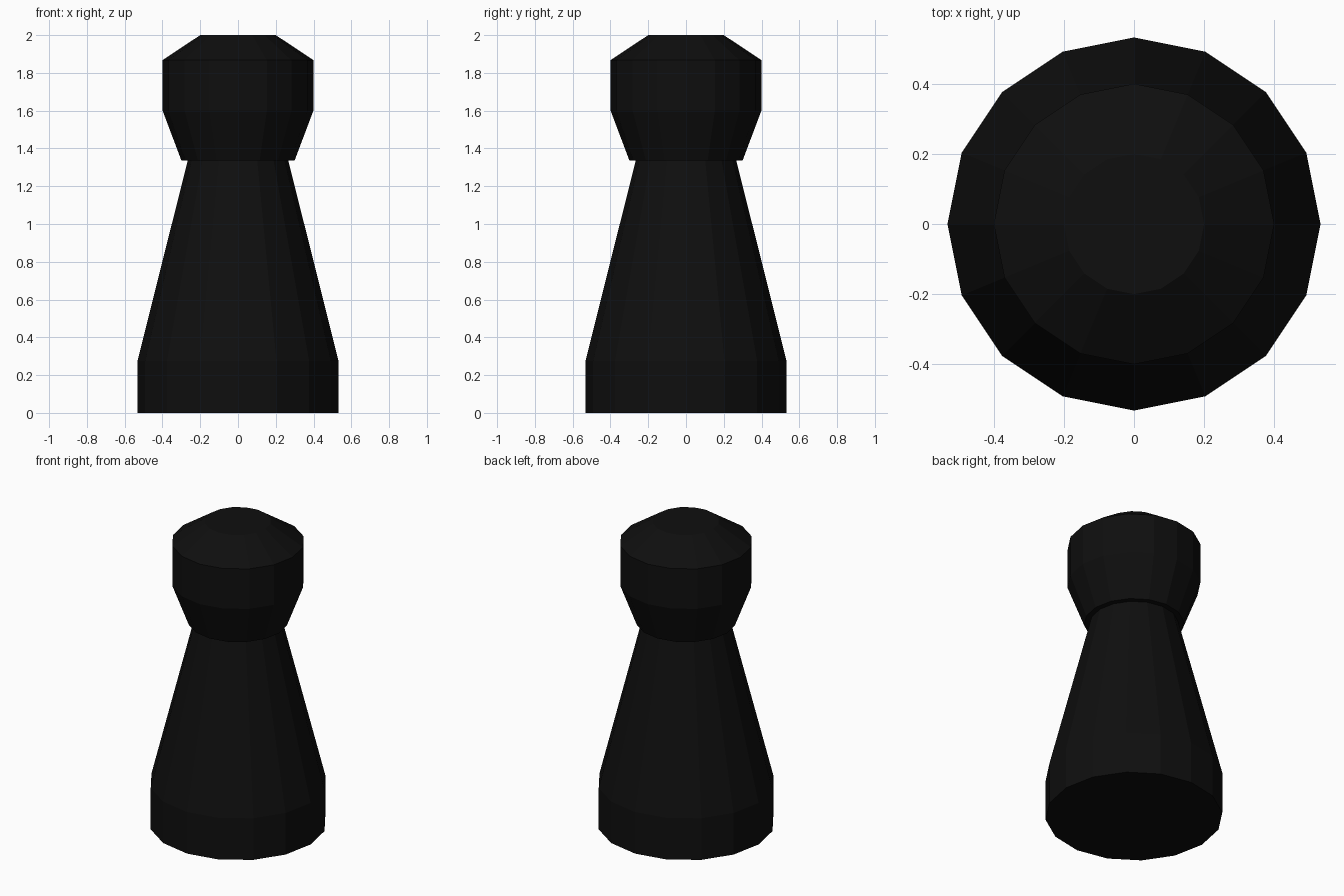
import bpy, bmesh, math

if "Cube" in bpy.data.objects:
    bpy.data.objects.remove(bpy.data.objects["Cube"])

SIDES = 16

# single near-black colour
black = bpy.data.materials.new("black")
black.diffuse_color = (0.0045, 0.0045, 0.0045, 1)
black.use_nodes = True
black.node_tree.nodes["Principled BSDF"].inputs["Base Color"].default_value = black.diffuse_color


def lathe(name, profile, cap_bottom=False, cap_top=False):
    """Revolve (radius, height) points into a flat-faced solid."""
    bm = bmesh.new()
    rings = []
    for r, z in profile:
        rings.append([bm.verts.new((r * math.cos(2 * math.pi * i / SIDES),
                                    r * math.sin(2 * math.pi * i / SIDES), z))
                      for i in range(SIDES)])
    for a, b in zip(rings, rings[1:]):
        for i in range(SIDES):
            j = (i + 1) % SIDES
            bm.faces.new((a[i], a[j], b[j], b[i]))
    if cap_bottom:
        bm.faces.new(rings[0][::-1])
    if cap_top:
        bm.faces.new(rings[-1])
    mesh = bpy.data.meshes.new(name)
    bm.to_mesh(mesh)
    bm.free()
    mesh.materials.append(black)
    obj = bpy.data.objects.new(name, mesh)
    bpy.context.collection.objects.link(obj)
    return obj


# straight foot and tapering body
lathe("body", [(0.532, 0), (0.532, 0.275), (0.266, 1.337)], cap_bottom=True)

# head with a small overhanging lip, flared sides and bevelled top
lathe("head", [(0.266, 1.337), (0.30, 1.337), (0.40, 1.602),
               (0.40, 1.867), (0.20, 2.0)], cap_top=True)
